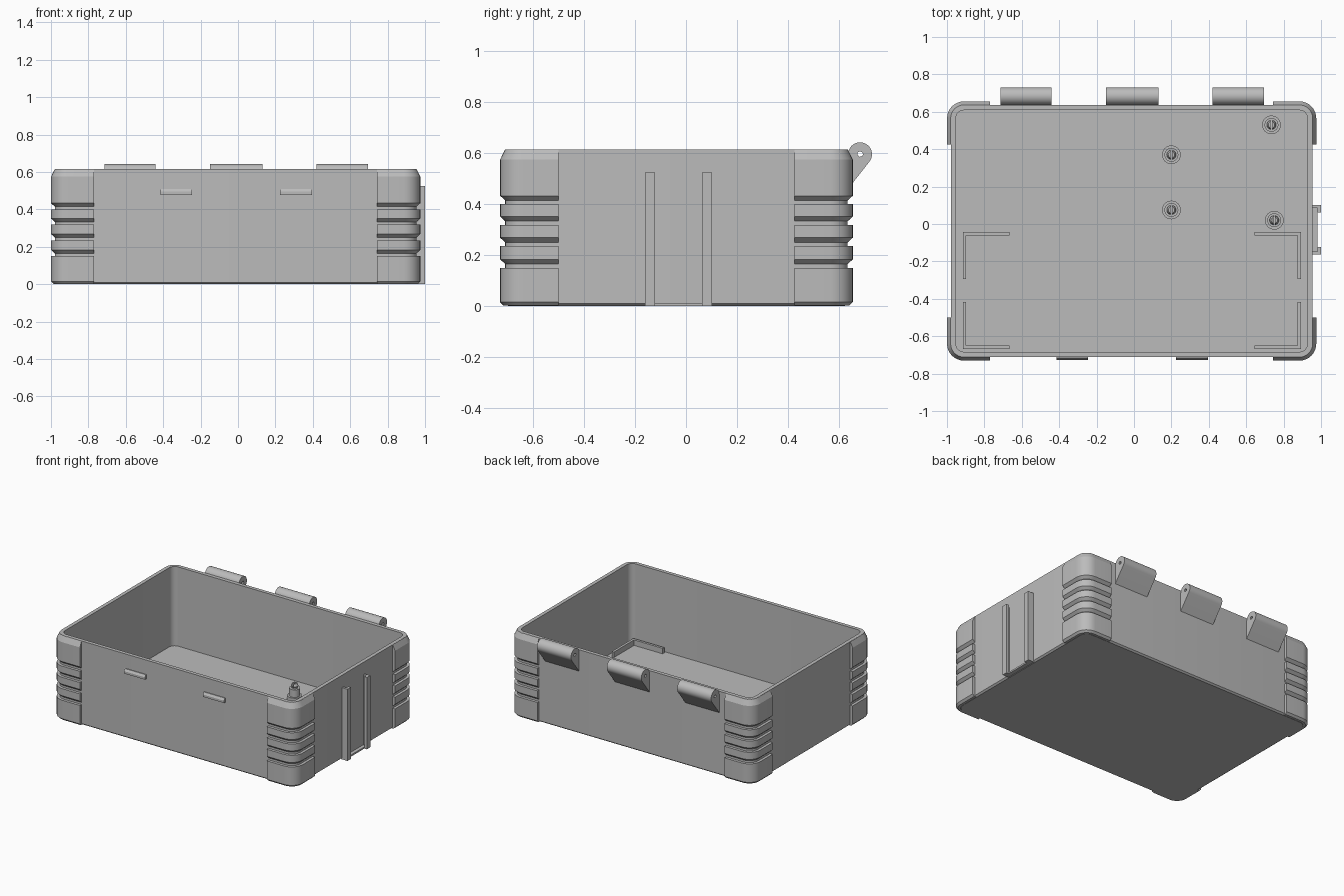
import bpy, bmesh
from math import sin, cos, pi, radians
from mathutils import Vector

old = bpy.data.objects.get("Cube")
if old:
    bpy.data.objects.remove(old, do_unlink=True)

GREY = (0.5, 0.5, 0.5, 1)
mat = bpy.data.materials.new("plain grey")
mat.use_nodes = True
mat.diffuse_color = GREY
mat.node_tree.nodes["Principled BSDF"].inputs["Base Color"].default_value = GREY

CX, CY = -0.0125, -0.0375      # centre of the tray
HX, HY, RAD = 0.967, 0.673, 0.07
TOP, FLOOR, WALL = 0.615, 0.035, 0.027
RIGHT, BACK, FRONT = CX + HX, CY + HY, CY - HY


def finish(name, bm):
    bmesh.ops.remove_doubles(bm, verts=bm.verts, dist=1e-5)
    bmesh.ops.recalc_face_normals(bm, faces=bm.faces)
    mesh = bpy.data.meshes.new(name)
    bm.to_mesh(mesh)
    bm.free()
    mesh.materials.append(mat)
    ob = bpy.data.objects.new(name, mesh)
    bpy.context.collection.objects.link(ob)
    bpy.ops.object.select_all(action='DESELECT')
    ob.select_set(True)
    bpy.context.view_layer.objects.active = ob
    bpy.ops.object.shade_smooth_by_angle(angle=radians(22))
    return ob


def loft(name, rings, closed=False):
    """Skin equal rings of points; close the stack or cap both ends."""
    bm = bmesh.new()
    vs = [[bm.verts.new(p) for p in ring] for ring in rings]
    n = len(vs[0])
    pairs = list(zip(vs, vs[1:])) + ([(vs[-1], vs[0])] if closed else [])
    for a, b in pairs:
        for i in range(n):
            j = (i + 1) % n
            bm.faces.new((a[i], a[j], b[j], b[i]))
    if not closed:
        bm.faces.new(vs[0])
        bm.faces.new(vs[-1])
    return finish(name, bm)


def prism(name, profile, axis, lo, hi):
    """Extrude a 2D profile along axis x (profile y,z) or z (profile x,y)."""
    place = {'x': lambda p, t: (t, p[0], p[1]),
             'z': lambda p, t: (p[0], p[1], t)}[axis]
    return loft(name, [[place(p, t) for p in profile] for t in (lo, hi)])


def box(name, x0, x1, y0, y1, z0, z1):
    return prism(name, [(x0, y0), (x1, y0), (x1, y1), (x0, y1)], 'z', z0, z1)


def corner(sx, sy, d, segs=8):
    """Quarter arc of one corner, outset by d, from the x side to the y side."""
    r = RAD + d
    ax, ay = CX + sx * (HX - RAD), CY + sy * (HY - RAD)
    return [(ax + sx * r * cos(i * pi / 2 / segs), ay + sy * r * sin(i * pi / 2 / segs))
            for i in range(segs + 1)]


def outline(d, z):
    pts = (corner(1, 1, d) + corner(-1, 1, d)[::-1]
           + corner(-1, -1, d) + corner(1, -1, d)[::-1])
    return [(x, y, z) for x, y in pts]


# Open tray with rounded corners
loft("tray_shell", [outline(-0.012, 0), outline(0, 0.01), outline(0, TOP),
                    outline(-WALL, TOP), outline(-WALL, FLOOR)])

# Grooved corner guards: a wall profile swept around each corner
OUT = 0.02
profile = [(-0.015, 0.001), (0.006, 0.001), (OUT, 0.015)]
for z in (0.15, 0.235, 0.318, 0.40):
    profile += [(OUT, z), (0, z), (0, z + 0.015), (OUT, z + 0.033)]
profile += [(OUT, 0.575), (0.001, TOP - 0.001), (-0.015, TOP - 0.001)]


def guard(name, sx, sy):
    paths = []
    for d, z in profile:
        arc = corner(sx, sy, d)
        start = (arc[0][0], CY + sy * (HY - 0.21))
        end = (CX + sx * (HX - 0.21), arc[-1][1])
        paths.append([(x, y, z) for x, y in [start] + arc + [end]])
    loft(name, [list(ring) for ring in zip(*paths)])


for sx, side in ((1, "left"), (-1, "right")):
    for sy, end in ((1, "back"), (-1, "front")):
        guard(f"corner_guard_{end}_{side}", sx, sy)

# Hinge knuckles on the back, with a pin hole along x
PY, PZ, PR, HOLE = 0.684, 0.596, 0.047, 0.011
start, stop, steps = radians(-38), radians(180), 20
knuckle = [(PY + PR * cos(start + (stop - start) * i / steps),
            PZ + PR * sin(start + (stop - start) * i / steps)) for i in range(steps + 1)]
knuckle += [(BACK - 0.005, PZ), (BACK - 0.005, 0.452)]
hole = []
for y, z in knuckle:
    v = Vector((y - PY, z - PZ)).normalized() * HOLE
    hole.append((PY + v.x, PZ + v.y))
for i, (x0, x1) in enumerate(((-0.715, -0.44), (-0.15, 0.13), (0.42, 0.695))):
    rings = [[(x, y, z) for y, z in p]
             for x, p in ((x0, knuckle), (x1, knuckle), (x1, hole), (x0, hole))]
    loft(f"hinge_knuckle_{i + 1}", rings, closed=True)

# Latch catches on the front
catch = [(FRONT + 0.005, 0.478), (FRONT - 0.016, 0.478),
         (FRONT - 0.016, 0.495), (FRONT - 0.006, 0.51), (FRONT + 0.005, 0.51)]
for i, x0 in enumerate((-0.415, 0.225)):
    prism(f"latch_catch_{i + 1}", catch, 'x', x0, x0 + 0.17)

# Slide rails on the side, each a hooked section facing the other
for name, edge, s in (("back", 0.102, -1), ("front", -0.162, 1)):
    rail = [(RIGHT - 0.005, edge), (1, edge), (1, edge + s * 0.04),
            (0.98, edge + s * 0.04), (0.98, edge + s * 0.016), (RIGHT - 0.005, edge + s * 0.016)]
    prism(f"slide_rail_{name}", rail, 'z', 0, 0.525)
box("slide_stop", RIGHT - 0.005, 0.98, -0.15, 0.09, 0, 0.012)

# Low corner brackets on the floor, holding a rectangular pack
X0, X1, Y0, Y1, ARM, T = -0.915, 0.893, -0.667, -0.043, 0.25, 0.018
for x, sx in ((X0, 1), (X1, -1)):
    for y, sy in ((Y0, 1), (Y1, -1)):
        ell = [(0, 0), (ARM, 0), (ARM, T), (T, T), (T, ARM), (0, ARM)]
        prism("floor_bracket", [(x + sx * a, y + sy * b) for a, b in ell],
              'z', FLOOR - 0.005, FLOOR + 0.04)

# Stepped mounting posts with a slotted tip
steps_rz = [(0.05, FLOOR - 0.005), (0.05, 0.065), (0.037, 0.065), (0.037, 0.12),
            (0.02, 0.12), (0.02, 0.13), (0.025, 0.136), (0.017, 0.155)]
for x, y in ((0.2, 0.37), (0.2, 0.075), (0.735, 0.53), (0.75, 0.02)):
    rings = [[(x + r * cos(k * pi / 12), y + r * sin(k * pi / 12), z) for k in range(24)]
             for r, z in steps_rz]
    post = loft("mounting_post", rings)
    cutter = box("slot_cutter", x - 0.005, x + 0.005, y - 0.04, y + 0.04, 0.122, 0.2)
    cutter.hide_render = True
    cutter.hide_set(True)
    cutter.display_type = 'WIRE'
    cut = post.modifiers.new("slot", 'BOOLEAN')
    cut.operation = 'DIFFERENCE'
    cut.solver = 'EXACT'
    cut.object = cutter
    bpy.context.view_layer.objects.active = post
    bpy.ops.object.modifier_apply(modifier=cut.name)
    bpy.data.objects.remove(cutter, do_unlink=True)
